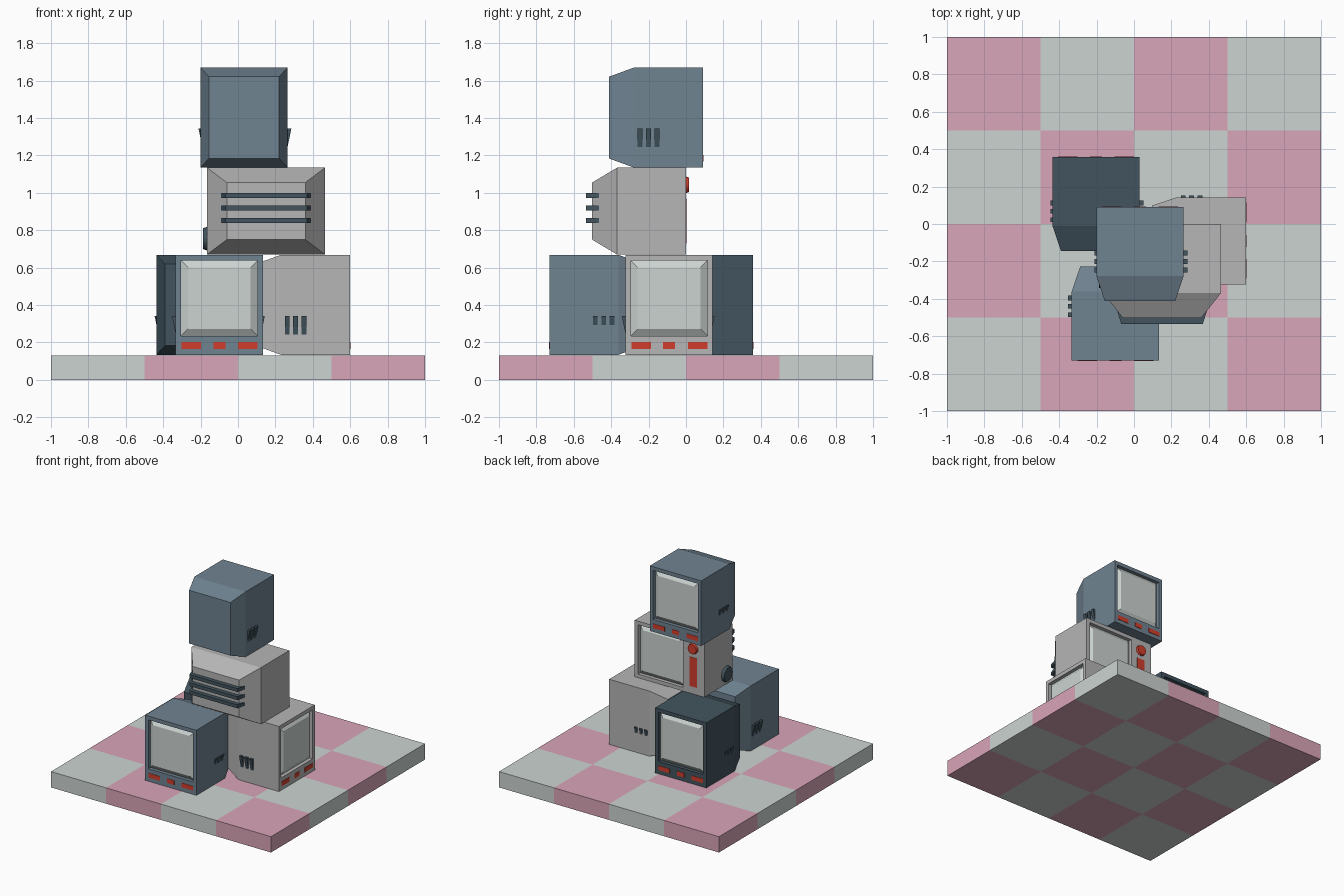
import bpy, bmesh, math
from mathutils import Matrix

if "Cube" in bpy.data.objects:
    bpy.data.objects.remove(bpy.data.objects["Cube"])


def mat(name, hexcol):
    m = bpy.data.materials.new(name)
    rgb = [(int(hexcol[i:i + 2], 16) / 255) ** 2.2 for i in (0, 2, 4)]
    m.diffuse_color = (*rgb, 1)
    m.use_nodes = True
    m.node_tree.nodes["Principled BSDF"].inputs["Base Color"].default_value = m.diffuse_color
    return m


GREY = mat("grey_case", "b4b4b4")
BLUE = mat("blue_case", "6f8290")
DARK = mat("dark_blue", "44555f")
PALE = mat("pale_glass", "cbd3d0")
PINK = mat("pink_tile", "d8a4b7")
RED = mat("red_control", "d04030")


def finish(name, bm, material, M=Matrix()):
    bmesh.ops.recalc_face_normals(bm, faces=bm.faces)
    me = bpy.data.meshes.new(name)
    bm.to_mesh(me)
    bm.free()
    me.materials.append(material)
    ob = bpy.data.objects.new(name, me)
    bpy.context.collection.objects.link(ob)
    ob.matrix_world = M
    return ob


def loft(name, rings, material, M, cap_start=True):
    """Skin a list of equal-length point rings and cap the ends."""
    bm = bmesh.new()
    vs = [[bm.verts.new(p) for p in r] for r in rings]
    n = len(vs[0])
    for a, b in zip(vs, vs[1:]):
        for i in range(n):
            j = (i + 1) % n
            bm.faces.new((a[i], a[j], b[j], b[i]))
    if cap_start:
        bm.faces.new(vs[0])
    bm.faces.new(vs[-1])
    return finish(name, bm, material, M)


def rect(x0, x1, z0, z1, y):
    return [(x0, y, z0), (x1, y, z0), (x1, y, z1), (x0, y, z1)]


def box(name, x0, x1, y0, y1, z0, z1, material, M):
    return loft(name, [rect(x0, x1, z0, z1, y0), rect(x0, x1, z0, z1, y1)], material, M)


def disc(name, radius, thick, centre, axis_rot, material, M):
    """Round knob with a slightly narrower outer face."""
    bm = bmesh.new()
    bmesh.ops.create_cone(bm, cap_ends=True, segments=20, radius1=radius,
                          radius2=radius * 0.85, depth=thick,
                          matrix=Matrix.Translation(centre) @ axis_rot)
    return finish(name, bm, material, M)


def television(name, case, loc, turn, w, h, inset_x, inset_z, screen):
    """Set with its front at local y = 0, facing -y, base at z = 0."""
    M = Matrix.Translation(loc) @ Matrix.Rotation(math.radians(turn), 4, 'Z')
    s0, s1, t0, t1 = screen
    a = w / 2
    # case: tapered back, straight sides, front frame, screen pocket
    loft(name + "_case", [
        rect(-a + inset_x, a - inset_x, inset_z, h - inset_z, 0.502),
        rect(-a, a, 0, h, 0.368),
        rect(-a, a, 0, h, 0),
        rect(s0, s1, t0, t1, 0),
        rect(s0, s1, t0, t1, 0.03)], case, M)
    # raised glass inside the pocket
    b = 0.036
    loft(name + "_screen", [
        rect(s0, s1, t0, t1, 0.0295),
        rect(s0 + b, s1 - b, t0 + b, t1 - b, 0.005)], PALE, M, cap_start=False)
    return M


def small_television(name, case, loc, turn):
    w = 0.466
    M = television(name, case, loc, turn, w, 0.535, 0.045, 0.049,
                   (-0.204, 0.204, 0.102, 0.504))
    # red buttons
    for i, (c, r) in enumerate(((-0.15, 0.052), (0, 0.032), (0.152, 0.052))):
        box(f"{name}_button_{i}", c - r, c + r, -0.003, 0.01, 0.032, 0.068, RED, M)
    # wedge-shaped side vents
    for side, out, drop in ((-1, 0.02, 0.098), (1, 0.01, 0.049)):
        for i in range(3):
            y = 0.232 + i * 0.045
            x = side * w / 2
            prof = [(x + side * out, 0.208), (x, 0.208 - drop), (x - side * 0.01, 0.208)]
            loft(f"{name}_vent_{side}_{i}",
                 [[(px, yy, pz) for px, pz in prof] for yy in (y, y + 0.026)],
                 DARK, M)


# checkered floor slab
bm = bmesh.new()
bmesh.ops.create_grid(bm, x_segments=4, y_segments=4, size=1,
                      matrix=Matrix.Translation((0, 0, 0.13)))
for f in bm.faces:
    c = f.calc_center_median()
    f.material_index = (math.floor(c.x * 2) + math.floor(c.y * 2)) % 2
floor = finish("checkered_floor", bm, PALE)
floor.data.materials.append(PINK)
solid = floor.modifiers.new("thickness", 'SOLIDIFY')
solid.thickness = 0.13
solid.offset = -1 if floor.data.polygons[0].normal.z > 0 else 1

# four small sets
small_television("front_television", BLUE, (-0.1, -0.73, 0.134), 0)
small_television("right_television", GREY, (0.598, -0.09, 0.134), 90)
small_television("back_television", DARK, (-0.203, 0.358, 0.134), 180)
small_television("top_television", BLUE, (0.032, 0.09, 1.135), 180)

# wide set in the middle
M = television("wide_television", GREY, (0.15, 0, 0.67), 180, 0.632, 0.465,
               0.106, 0.08, (-0.286, 0.124, 0.03, 0.435))
box("channel_bar", 0.182, 0.25, -0.003, 0.01, 0.06, 0.30, RED, M)
disc("channel_knob", 0.046, 0.025, (0.216, -0.004, 0.373),
     Matrix.Rotation(math.pi / 2, 4, 'X'), RED, M)
disc("side_knob", 0.066, 0.03, (0.322, 0.285, 0.085),
     Matrix.Rotation(math.pi / 2, 4, 'Y'), DARK, M)
# rear cooling bars following the taper
for i in range(3):
    z = 0.168 + i * 0.067
    prof = [(-0.241, 0.46), (0.241, 0.46), (0.218, 0.535), (-0.218, 0.535)]
    loft(f"rear_bar_{i}", [[(x, y, zz) for x, y in prof] for zz in (z, z + 0.028)],
         DARK, M)
